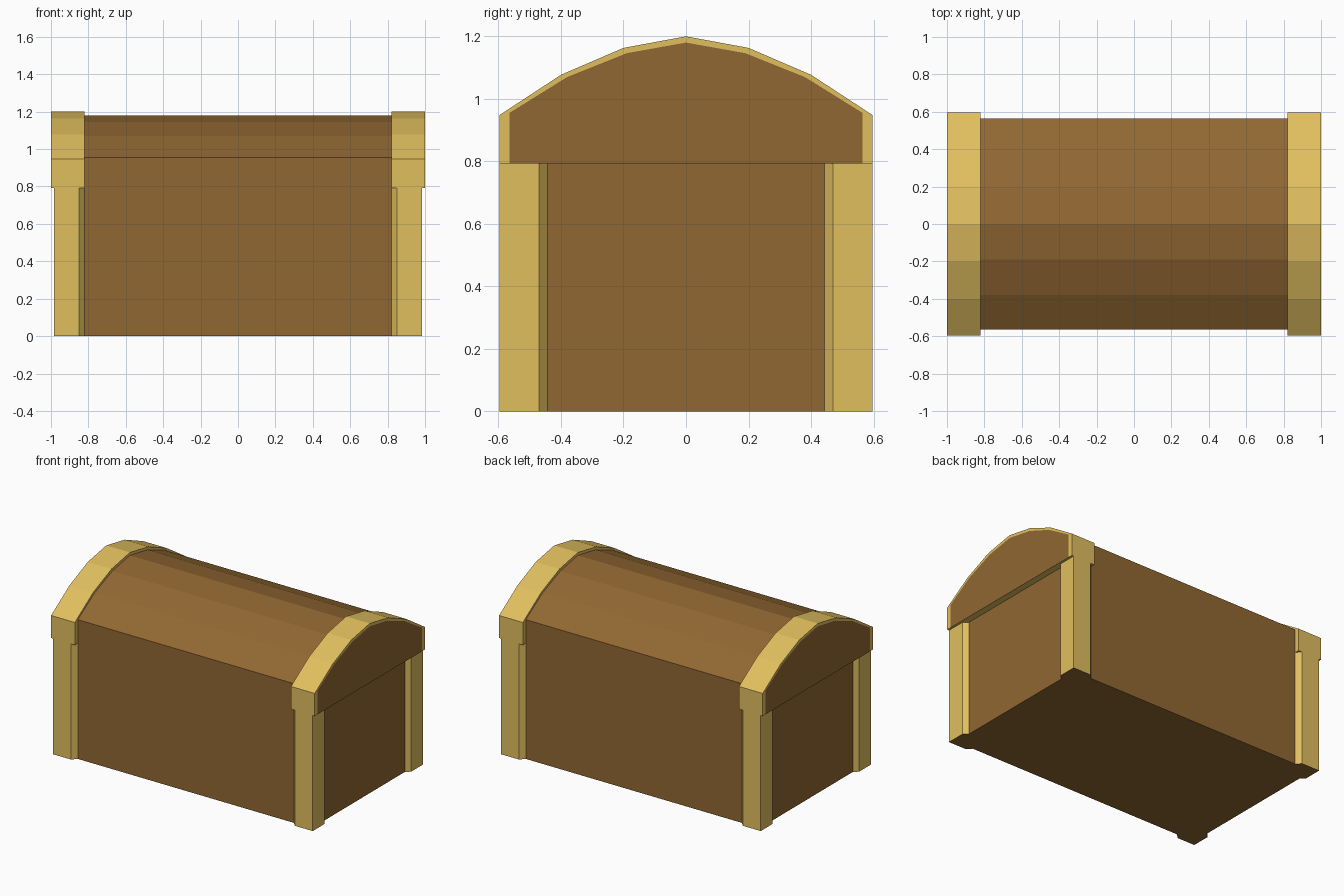
import bpy, bmesh

cube = bpy.data.objects.get("Cube")
if cube:
    bpy.data.objects.remove(cube, do_unlink=True)


def material(name, colour):
    mat = bpy.data.materials.new(name)
    mat.use_nodes = True
    mat.diffuse_color = (*colour, 1)
    mat.node_tree.nodes["Principled BSDF"].inputs["Base Color"].default_value = (*colour, 1)
    return mat


wood = material("brown wood", (0.283, 0.136, 0.032))
gold = material("gold trim", (0.753, 0.521, 0.114))


def prism(name, start, end, mats, underside=0):
    """Solid between two matching outlines; faces looking down use the underside slot."""
    bm = bmesh.new()
    a = [bm.verts.new(p) for p in start]
    b = [bm.verts.new(p) for p in end]
    bm.faces.new(a)
    bm.faces.new(b[::-1])
    n = len(a)
    for i in range(n):
        j = (i + 1) % n
        bm.faces.new((a[i], b[i], b[j], a[j]))
    bmesh.ops.recalc_face_normals(bm, faces=bm.faces)
    for f in bm.faces:
        if f.normal.z < -0.9:
            f.material_index = underside
    mesh = bpy.data.meshes.new(name)
    bm.to_mesh(mesh)
    bm.free()
    for m in mats:
        mesh.materials.append(m)
    obj = bpy.data.objects.new(name, mesh)
    bpy.context.collection.objects.link(obj)
    return obj


def upright(name, outline, z0, z1, *args):
    return prism(name, [(x, y, z0) for x, y in outline], [(x, y, z1) for x, y in outline], *args)


def lengthwise(name, outline, x0, x1, *args):
    return prism(name, [(x0, y, z) for y, z in outline], [(x1, y, z) for y, z in outline], *args)


def arch(half):
    """Mirror a half profile that ends on the centre line."""
    return half + [(-y, z) for y, z in half[-2::-1]]


BODY_X, BODY_Y, SEAM = 0.955, 0.565, 0.793

# Box
upright("chest_body", [(-BODY_X, -BODY_Y), (BODY_X, -BODY_Y), (BODY_X, BODY_Y), (-BODY_X, BODY_Y)],
        0, SEAM, [wood])

# Corner posts with bevelled inner edges, wrapped around the box corners
post = [(0.82, BODY_Y), (0.85, 0.597), (0.985, 0.597), (0.985, 0.47), (BODY_X, 0.443), (BODY_X, BODY_Y)]
for sx, side in ((1, "left"), (-1, "right")):
    for sy, end in ((-1, "front"), (1, "back")):
        upright(f"{end}_{side}_post", [(x * sx, y * sy) for x, y in post], 0, SEAM, [gold, wood], 1)

# Faceted lid
inner = arch([(BODY_Y, SEAM), (BODY_Y, 0.955), (0.38, 1.07), (0.19, 1.146), (0, 1.18)])
outer = arch([(0.597, SEAM), (0.597, 0.948), (0.4, 1.077), (0.2, 1.163), (0, 1.2)])
lengthwise("lid", inner, -1, 1, [wood, gold], 1)

# Raised bands around the lid ends
for sx, side in ((1, "left"), (-1, "right")):
    lengthwise(f"{side}_lid_band", outer + inner[::-1], 0.82 * sx, sx, [gold])
